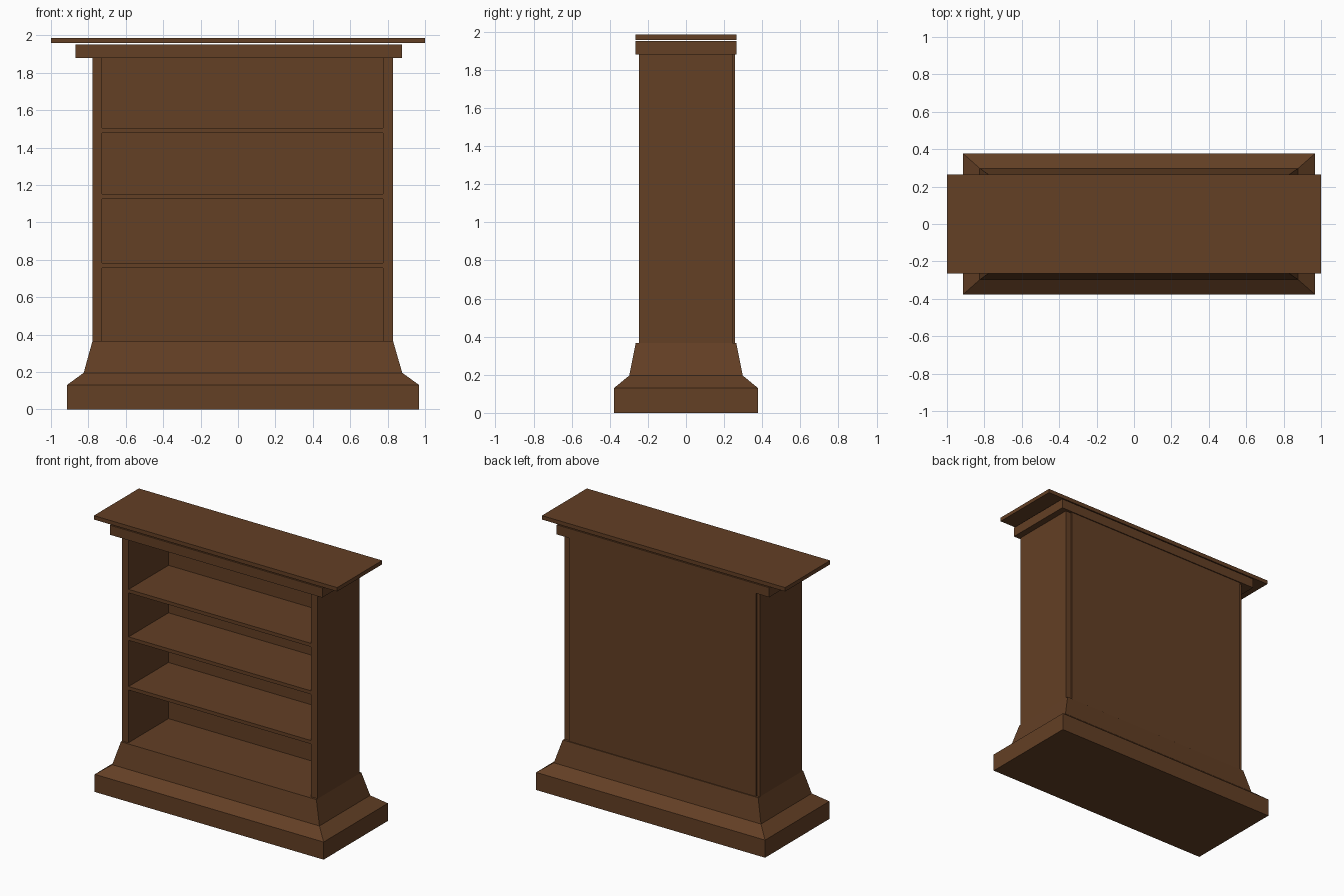
import bpy, bmesh

if "Cube" in bpy.data.objects:
    bpy.data.objects.remove(bpy.data.objects["Cube"])

wood = bpy.data.materials.new("dark wood")
wood.diffuse_color = (0.125, 0.050, 0.018, 1)
wood.use_nodes = True
wood.node_tree.nodes["Principled BSDF"].inputs["Base Color"].default_value = wood.diffuse_color


def finish(name, bm):
    bmesh.ops.recalc_face_normals(bm, faces=bm.faces)
    mesh = bpy.data.meshes.new(name)
    bm.to_mesh(mesh)
    bm.free()
    mesh.materials.append(wood)
    obj = bpy.data.objects.new(name, mesh)
    bpy.context.collection.objects.link(obj)
    return obj


def stack(name, rings):
    """Closed solid through rectangular rings (x0, x1, half depth front, back, z)."""
    bm = bmesh.new()
    loops = [[bm.verts.new(p) for p in ((x0, y0, z), (x1, y0, z), (x1, y1, z), (x0, y1, z))]
             for x0, x1, y0, y1, z in rings]
    for a, b in zip(loops, loops[1:]):
        for i in range(4):
            j = (i + 1) % 4
            bm.faces.new((a[i], a[j], b[j], b[i]))
    bm.faces.new(loops[0][::-1])
    bm.faces.new(loops[-1])
    return finish(name, bm)


def box(name, x, y, z):
    return stack(name, [(*x, *y, z[0]), (*x, *y, z[1])])


# Flared plinth
stack("base", [
    (-0.914, 0.968, -0.377, 0.377, 0.0),
    (-0.914, 0.968, -0.377, 0.377, 0.131),
    (-0.825, 0.878, -0.298, 0.298, 0.196),
    (-0.778, 0.829, -0.264, 0.264, 0.366),
])

# Upright sides
box("left_side", (-0.778, -0.727), (-0.248, 0.245), (0.366, 1.88))
box("right_side", (0.775, 0.829), (-0.248, 0.245), (0.366, 1.88))

# Back panel, standing slightly proud of the sides
box("back_panel", (-0.727, 0.775), (0.222, 0.245), (0.366, 1.88))
box("back_facing", (-0.755, 0.782), (0.245, 0.257), (0.366, 1.88))

# Shelves
for i, top in enumerate((0.783, 1.152, 1.505)):
    box(f"shelf_{i + 1}", (-0.727, 0.775), (-0.246, 0.222), (top - 0.026, top))

# Crown and floating top board
box("crown", (-0.869, 0.878), (-0.264, 0.264), (1.88, 1.951))
box("top_board", (-1.0, 1.0), (-0.264, 0.264), (1.958, 1.987))
